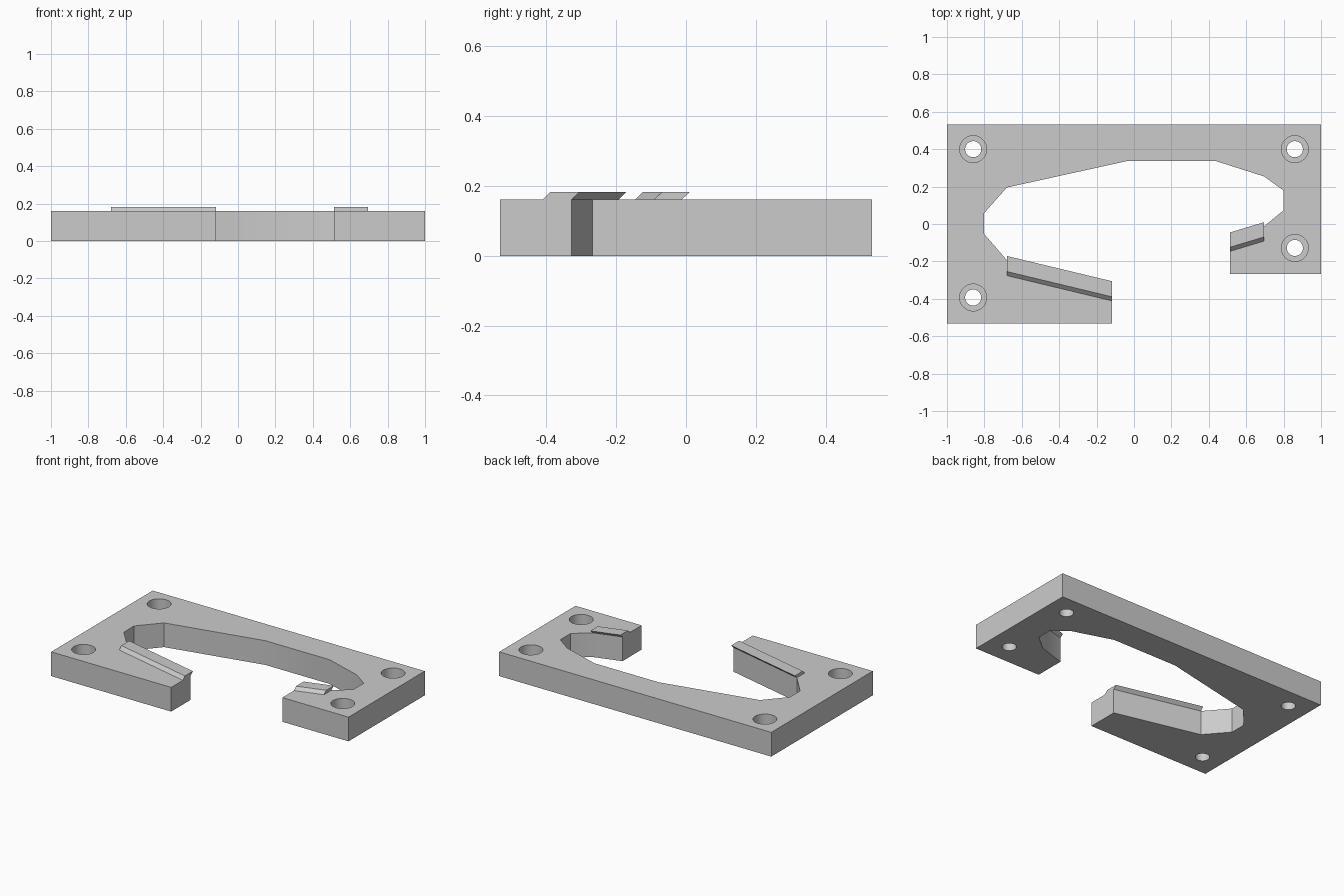
import bpy
import bmesh
import math
from mathutils import Matrix

THICK = 0.161     # plate thickness
LIP_TOP = 0.182   # top of the clip lips
LEAN = 0.022      # how far each lip leans over the opening

cube = bpy.data.objects.get("Cube")
if cube:
    bpy.data.objects.remove(cube, do_unlink=True)

grey = bpy.data.materials.new("plain grey")
grey.use_nodes = True
colour = (0.6, 0.6, 0.6, 1)
grey.diffuse_color = colour
grey.node_tree.nodes["Principled BSDF"].inputs["Base Color"].default_value = colour


def add_object(name, bm):
    bmesh.ops.recalc_face_normals(bm, faces=bm.faces[:])
    mesh = bpy.data.meshes.new(name)
    bm.to_mesh(mesh)
    bm.free()
    mesh.materials.append(grey)
    obj = bpy.data.objects.new(name, mesh)
    bpy.context.collection.objects.link(obj)
    return obj


def prism(name, points, sweep):
    """Sweep a closed outline along a vector."""
    bm = bmesh.new()
    face = bm.faces.new([bm.verts.new(p) for p in points])
    moved = bmesh.ops.extrude_face_region(bm, geom=[face], use_keep_orig=True)
    verts = [g for g in moved["geom"] if isinstance(g, bmesh.types.BMVert)]
    bmesh.ops.translate(bm, verts=verts, vec=sweep)
    return add_object(name, bm)


# Open frame plate: outer edge, then the faceted opening
outer = [(0.514, -0.268), (1, -0.268), (1, 0.533), (-1, 0.533),
         (-1, -0.533), (-0.118, -0.533)]
opening = [(-0.118, -0.328), (-0.68, -0.193), (-0.803, -0.051),
           (-0.803, 0.056), (-0.68, 0.195), (-0.035, 0.337),
           (0.436, 0.337), (0.696, 0.254), (0.798, 0.18),
           (0.798, 0.072), (0.696, -0.012), (0.514, -0.067)]
plate = prism("frame_plate", [(x, y, 0) for x, y in outer + opening], (0, 0, THICK))

# Counterbored screw holes
bm = bmesh.new()
for x, y in [(-0.86, 0.4), (0.86, 0.4), (-0.86, -0.393), (0.86, -0.128)]:
    for radius, low in [(0.043, -0.1), (0.072, 0.06)]:
        depth = 0.3 - low
        bmesh.ops.create_cone(bm, cap_ends=True, segments=48,
                              radius1=radius, radius2=radius, depth=depth,
                              matrix=Matrix.Translation((x, y, low + depth / 2)))
cutter = add_object("hole_cutter", bm)
cutter.hide_render = True
cut = plate.modifiers.new("screw_holes", "BOOLEAN")
cut.operation = "DIFFERENCE"
cut.solver = "EXACT"
cut.use_self = True
cut.object = cutter
bpy.context.view_layer.objects.active = plate
plate.select_set(True)
bpy.ops.object.modifier_apply(modifier=cut.name)
bpy.data.objects.remove(cutter, do_unlink=True)
bpy.ops.object.shade_smooth_by_angle(angle=math.radians(25))


# Leaning clip lips along the two arms
def lip(name, start, end, width):
    x, y = start
    section = [(x, y - width, THICK), (x, y, THICK),
               (x, y + LEAN, LIP_TOP), (x, y - width + LEAN, LIP_TOP)]
    prism(name, section, (end[0] - x, end[1] - y, 0))


lip("right_lip", opening[1], opening[0], 0.083)
lip("left_lip", opening[-1], opening[-2], 0.079)
